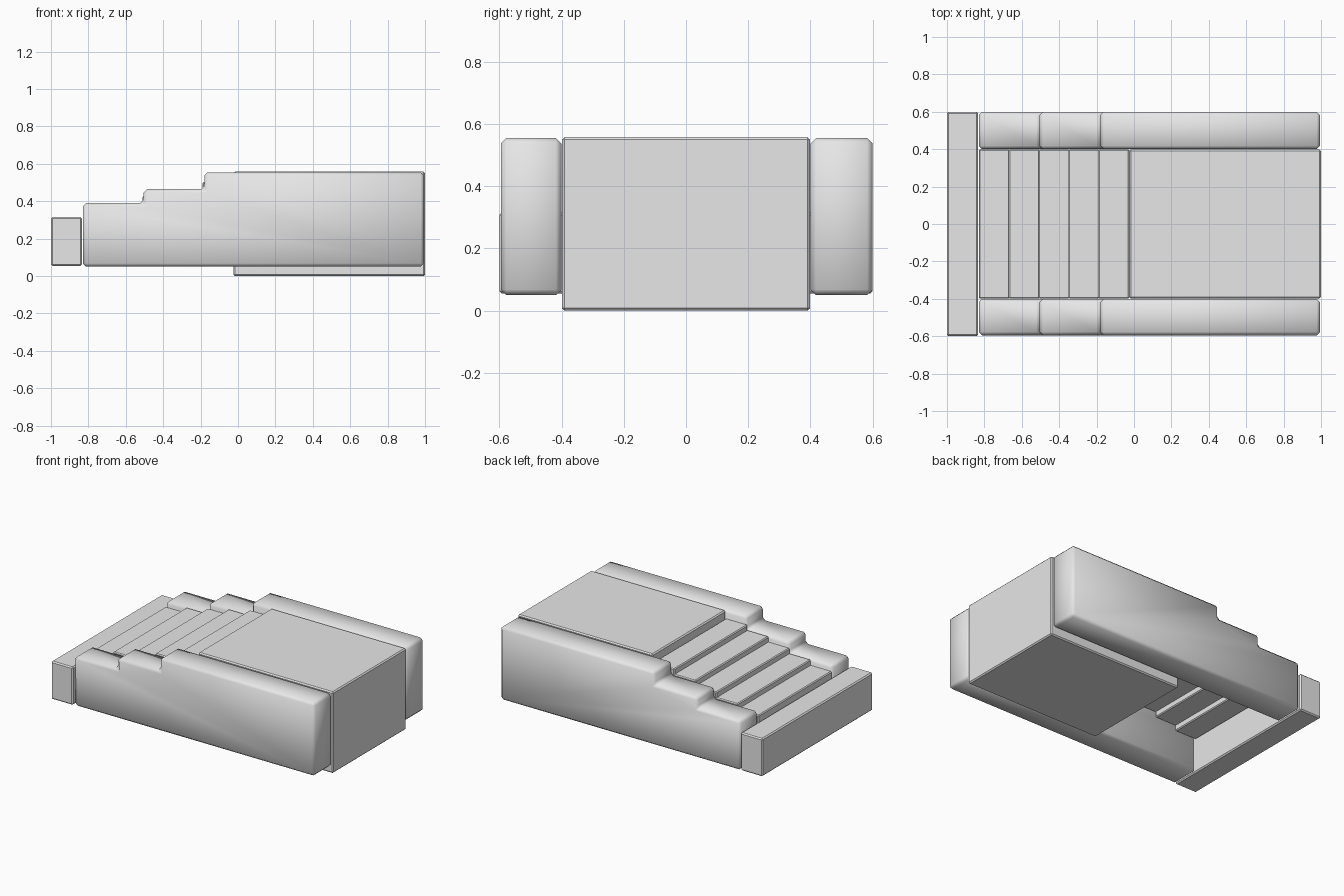
import bpy
import bmesh
import math

cube = bpy.data.objects.get("Cube")
if cube:
    bpy.data.objects.remove(cube, do_unlink=True)

stone = bpy.data.materials.new("pale_grey")
stone.use_nodes = True
GREY = (0.8, 0.8, 0.8, 1)
stone.diffuse_color = GREY
stone.node_tree.nodes["Principled BSDF"].inputs["Base Color"].default_value = GREY


def extrude_profile(name, profile, y0, y1, bevel, smooth=False):
    """Extrude an (x, z) outline along y and chamfer its edges."""
    bm = bmesh.new()
    face = bm.faces.new([bm.verts.new((x, y0, z)) for x, z in profile])
    out = bmesh.ops.extrude_face_region(bm, geom=[face])
    verts = [g for g in out["geom"] if isinstance(g, bmesh.types.BMVert)]
    bmesh.ops.translate(bm, verts=verts, vec=(0, y1 - y0, 0))
    bmesh.ops.recalc_face_normals(bm, faces=bm.faces)
    mesh = bpy.data.meshes.new(name)
    bm.to_mesh(mesh)
    bm.free()
    mesh.materials.append(stone)
    obj = bpy.data.objects.new(name, mesh)
    bpy.context.collection.objects.link(obj)
    mod = obj.modifiers.new("chamfer", "BEVEL")
    mod.width = bevel
    mod.segments = 1
    mod.limit_method = "ANGLE"
    if smooth:
        bpy.ops.object.select_all(action="DESELECT")
        obj.select_set(True)
        bpy.context.view_layer.objects.active = obj
        bpy.ops.object.modifier_apply(modifier=mod.name)
        bpy.ops.object.shade_smooth_by_angle(angle=math.radians(60))
    return obj


def block(name, x0, x1, z0, z1, half_width, bevel):
    outline = [(x0, z0), (x1, z0), (x1, z1), (x0, z1)]
    return extrude_profile(name, outline, -half_width, half_width, bevel)


# Stepped side walls
wall = [(-0.83, 0.05), (0.995, 0.05), (0.995, 0.555), (-0.18, 0.555),
        (-0.18, 0.465), (-0.505, 0.465), (-0.505, 0.39), (-0.83, 0.39)]
for side, a, b in (("front", -0.595, -0.4), ("back", 0.4, 0.6)):
    extrude_profile(side + "_wall", wall, a, b, 0.018, smooth=True)

# Upper landing and wide bottom step
block("landing", -0.025, 1.0, 0.0, 0.558, 0.398, 0.008)
block("bottom_step", -1.0, -0.835, 0.055, 0.315, 0.6, 0.008)

# Floating treads between the walls
RUN = 0.16
for i in range(5):
    x = -0.83 + i * RUN
    top = 0.354 + i * 0.037
    block(f"tread_{i + 1}", x, x + RUN + 0.005, top - 0.072, top, 0.399, 0.006)
